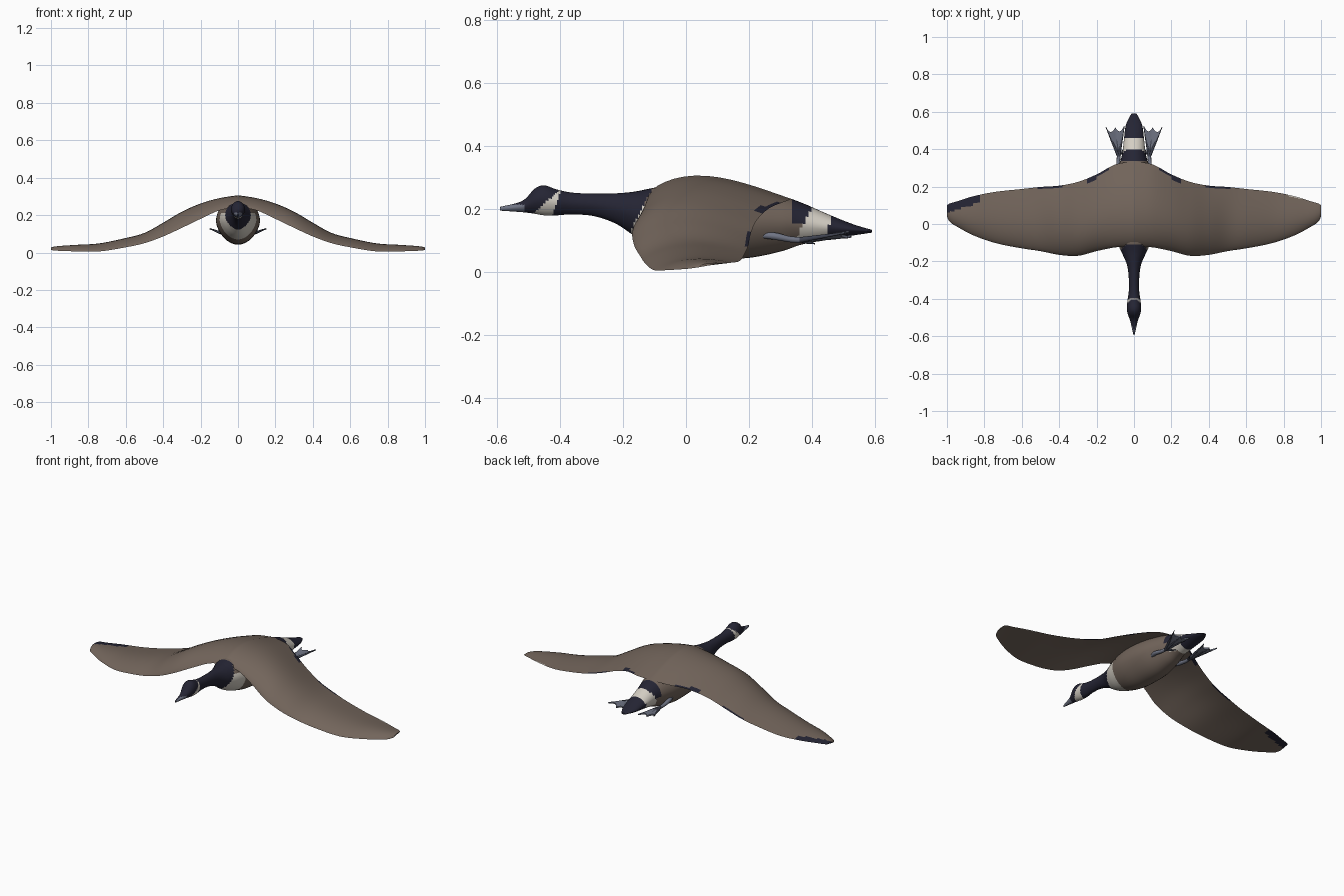
import bpy, bmesh, math
from mathutils import Vector

if "Cube" in bpy.data.objects:
    bpy.data.objects.remove(bpy.data.objects["Cube"])


def material(name, rgb):
    m = bpy.data.materials.new(name)
    m.diffuse_color = (*rgb, 1)
    m.use_nodes = True
    m.node_tree.nodes["Principled BSDF"].inputs["Base Color"].default_value = m.diffuse_color
    return m


BROWN = material("brown feathers", (0.17, 0.13, 0.105))
DARK = material("blue black feathers", (0.018, 0.018, 0.034))
CREAM = material("cream feathers", (0.66, 0.62, 0.55))
GREY = material("slate grey skin", (0.16, 0.175, 0.23))
SLATE = material("dark slate skin", (0.05, 0.056, 0.08))
PLUMAGE = [BROWN, DARK, CREAM, GREY]


def resample(rows, steps):
    """Catmull-Rom interpolation through a table of stations."""
    out = []
    for i in range(len(rows) - 1):
        p0, p1 = rows[max(i - 1, 0)], rows[i]
        p2, p3 = rows[i + 1], rows[min(i + 2, len(rows) - 1)]
        for s in range(steps):
            t = s / steps
            row = []
            for a, b, c, d in zip(p0, p1, p2, p3):
                row.append(0.5 * (2 * b + (c - a) * t + (2 * a - 5 * b + 4 * c - d) * t * t
                                  + (3 * b - a - 3 * c + d) * t ** 3))
            out.append(row)
    out.append(list(rows[-1]))
    return out


def loft(name, rings, mats, rule=None, angle=50):
    """Skin closed rings of points, cap both ends, colour faces by a rule."""
    bm = bmesh.new()
    loops = [[bm.verts.new(p) for p in ring] for ring in rings]
    n = len(loops[0])
    for a, b in zip(loops, loops[1:]):
        for k in range(n):
            bm.faces.new((a[k], a[(k + 1) % n], b[(k + 1) % n], b[k]))
    bm.faces.new(loops[0][::-1])
    bm.faces.new(loops[-1])
    bmesh.ops.recalc_face_normals(bm, faces=bm.faces)
    if rule:
        for f in bm.faces:
            f.material_index = rule(f.calc_center_median())
    return finish(name, bm, mats, angle)


def finish(name, bm, mats, angle):
    me = bpy.data.meshes.new(name)
    bm.to_mesh(me)
    bm.free()
    ob = bpy.data.objects.new(name, me)
    bpy.context.collection.objects.link(ob)
    for m in mats:
        me.materials.append(m)
    bpy.ops.object.select_all(action='DESELECT')
    ob.select_set(True)
    bpy.context.view_layer.objects.active = ob
    bpy.ops.object.shade_smooth_by_angle(angle=math.radians(angle))
    return ob


# Body from bill tip to tail tip: y, top, bottom, half width
BODY = [(-0.59, 0.207, 0.195, 0.004), (-0.52, 0.226, 0.190, 0.020), (-0.48, 0.265, 0.185, 0.034),
        (-0.45, 0.275, 0.180, 0.038), (-0.41, 0.262, 0.180, 0.035), (-0.36, 0.252, 0.183, 0.028),
        (-0.29, 0.249, 0.177, 0.028), (-0.22, 0.250, 0.152, 0.037), (-0.16, 0.256, 0.112, 0.062),
        (-0.10, 0.268, 0.082, 0.088), (0.00, 0.285, 0.052, 0.113), (0.10, 0.285, 0.043, 0.118),
        (0.20, 0.268, 0.045, 0.110), (0.30, 0.243, 0.065, 0.085), (0.37, 0.219, 0.088, 0.064),
        (0.45, 0.184, 0.102, 0.054), (0.53, 0.152, 0.116, 0.043), (0.59, 0.134, 0.125, 0.014)]


def body_ring(row, n=32):
    y, top, bot, w = row
    ring = []
    for k in range(n):
        a = 2 * math.pi * k / n
        c, s = math.cos(a), math.sin(a)
        taper = 1 - 0.15 * max(0, -s)       # keel is a little pointed
        ring.append((w * c * taper, y, (top + bot) / 2 + (top - bot) / 2 * s))
    return ring


def body_colour(c):
    x, y, z = c
    if y < -0.515 and z < 0.214 and abs(x) > 0.003:
        return 3                             # bill sides
    if -0.485 < y < -0.425 + (z - 0.18) * 0.35 and z < 0.185 + (y + 0.485) * 0.9:
        return 2                             # chin strap
    if y < -0.19 + (z - 0.10) * 0.5:
        return 1                             # head and neck
    if y < -0.06:
        return 2 if z < 0.215 else 0         # breast
    if y > 0.465 - (0.185 - z) * 0.3:
        return 1                             # tail
    if y > 0.40 - (0.205 - z) * 0.5:
        return 2 if z > 0.105 or y > 0.40 else 0   # rump band
    if y > 0.335 and z > 0.155:
        return 1                             # upper rump
    return 0


loft("body", [body_ring(r) for r in resample(BODY, 8)], PLUMAGE, body_colour)

# Right half of the wings: x, lead y, trail y, lead z, trail z, upper bulge, lower bulge
WING = [(0.00, -0.120, 0.335, 0.245, 0.232, 0.066, 0.00), (0.10, -0.125, 0.318, 0.225, 0.225, 0.066, 0.01),
        (0.20, -0.145, 0.265, 0.180, 0.203, 0.073, 0.02), (0.30, -0.170, 0.225, 0.132, 0.165, 0.073, 0.025),
        (0.40, -0.165, 0.205, 0.086, 0.120, 0.060, 0.02), (0.50, -0.145, 0.198, 0.050, 0.085, 0.040, 0.01),
        (0.60, -0.130, 0.187, 0.028, 0.060, 0.036, 0.005), (0.74, -0.102, 0.172, 0.006, 0.036, 0.030, 0.0),
        (0.86, -0.060, 0.148, 0.006, 0.030, 0.025, 0.0), (0.95, -0.012, 0.120, 0.009, 0.028, 0.018, 0.0),
        (0.985, 0.012, 0.110, 0.011, 0.028, 0.012, 0.0), (1.00, 0.040, 0.100, 0.015, 0.026, 0.007, 0.0)]


def wing_ring(row, n=18):
    x, yl, yt, zl, zt, up, low = row
    ring = []
    for k in range(2 * n):                   # upper side front to back, then lower side
        upper = k <= n
        u = (k if upper else 2 * n - k) / n
        t = (1 - math.cos(math.pi * u)) / 2
        bulge = up * math.sin(math.pi * t ** 0.7) if upper else low * math.sin(math.pi * t)
        ring.append((x, yl + (yt - yl) * t, zl + (zt - zl) * t + bulge))
    return ring


right = resample(WING, 6)
span = [[-r[0]] + r[1:] for r in right[:0:-1]] + right


def trail_at(ax):
    for a, b in zip(right, right[1:]):
        if a[0] <= ax <= b[0]:
            return a[2] + (b[2] - a[2]) * (ax - a[0]) / (b[0] - a[0])
    return right[-1][2]


def wing_colour(c):
    x, y, z = c
    edge = trail_at(abs(x)) - y              # distance from the trailing edge
    if x < -0.82 and edge < 0.045:
        return 1                             # dark tip patch
    if 0.14 < abs(x) < 0.25 and edge < 0.02:
        return 1                             # dark marks by the rump
    if 0.38 < abs(x) < 0.52 and edge < 0.008:
        return 1
    if 0.82 < x < 0.90 and edge < 0.008:
        return 2                             # pale fleck
    return 0


loft("wings", [wing_ring(r) for r in span], PLUMAGE, wing_colour)


def tube(name, points, mat, n=10):
    """Tapered round limb along points (x, y, z, radius), running mostly along y."""
    rings = [[(x + r * math.cos(2 * math.pi * k / n), y, z + r * math.sin(2 * math.pi * k / n))
              for k in range(n)] for x, y, z, r in resample(points, 4)]
    return loft(name, rings, [mat])


# Trailing legs with webbed feet, one per side
for side, label in ((1, "right"), (-1, "left")):
    ankle = (0.082 * side, 0.36, 0.102)
    tube(label + "_leg", [(0.07 * side, 0.22, 0.118, 0.008), (0.085 * side, 0.28, 0.114, 0.012),
                          (0.084 * side, 0.33, 0.104, 0.010), (*ankle, 0.010)], GREY)
    tips = [(0.052 * side, 0.525, 0.112), (0.10 * side, 0.515, 0.110), (0.15 * side, 0.518, 0.126)]
    for tip, toe in zip(tips, ("inner", "middle", "outer")):
        mid = Vector(ankle).lerp(Vector(tip), 0.5)
        tube(f"{label}_{toe}_toe", [(*ankle, 0.009), (*mid, 0.006), (*tip, 0.002)], SLATE)
    tube(label + "_hind_toe", [(*ankle, 0.008), (0.065 * side, 0.385, 0.095, 0.006),
                               (0.05 * side, 0.41, 0.09, 0.002)], SLATE)

    # Web stretched between the toes with a scalloped rear edge
    bm = bmesh.new()
    rim = []
    for a, b in zip(tips, tips[1:]):
        a, b = Vector(a), Vector(b)
        for s in range(6):
            p = a.lerp(b, s / 6)
            p.y -= 0.025 * math.sin(math.pi * s / 6)
            rim.append(p)
    rim.append(Vector(tips[-1]))
    layers = []
    for dz in (0.005, -0.003):
        hub = bm.verts.new(Vector(ankle) + Vector((0, 0, dz)))
        layers.append([hub] + [bm.verts.new(p + Vector((0, 0, dz))) for p in rim])
    for hub, *edge in layers:
        for a, b in zip(edge, edge[1:]):
            bm.faces.new((hub, a, b))
    m = len(rim) + 1
    for k in range(m):
        j = (k + 1) % m
        bm.faces.new((layers[0][k], layers[0][j], layers[1][j], layers[1][k]))
    bmesh.ops.recalc_face_normals(bm, faces=bm.faces)
    finish(label + "_foot_web", bm, [GREY], 30)
